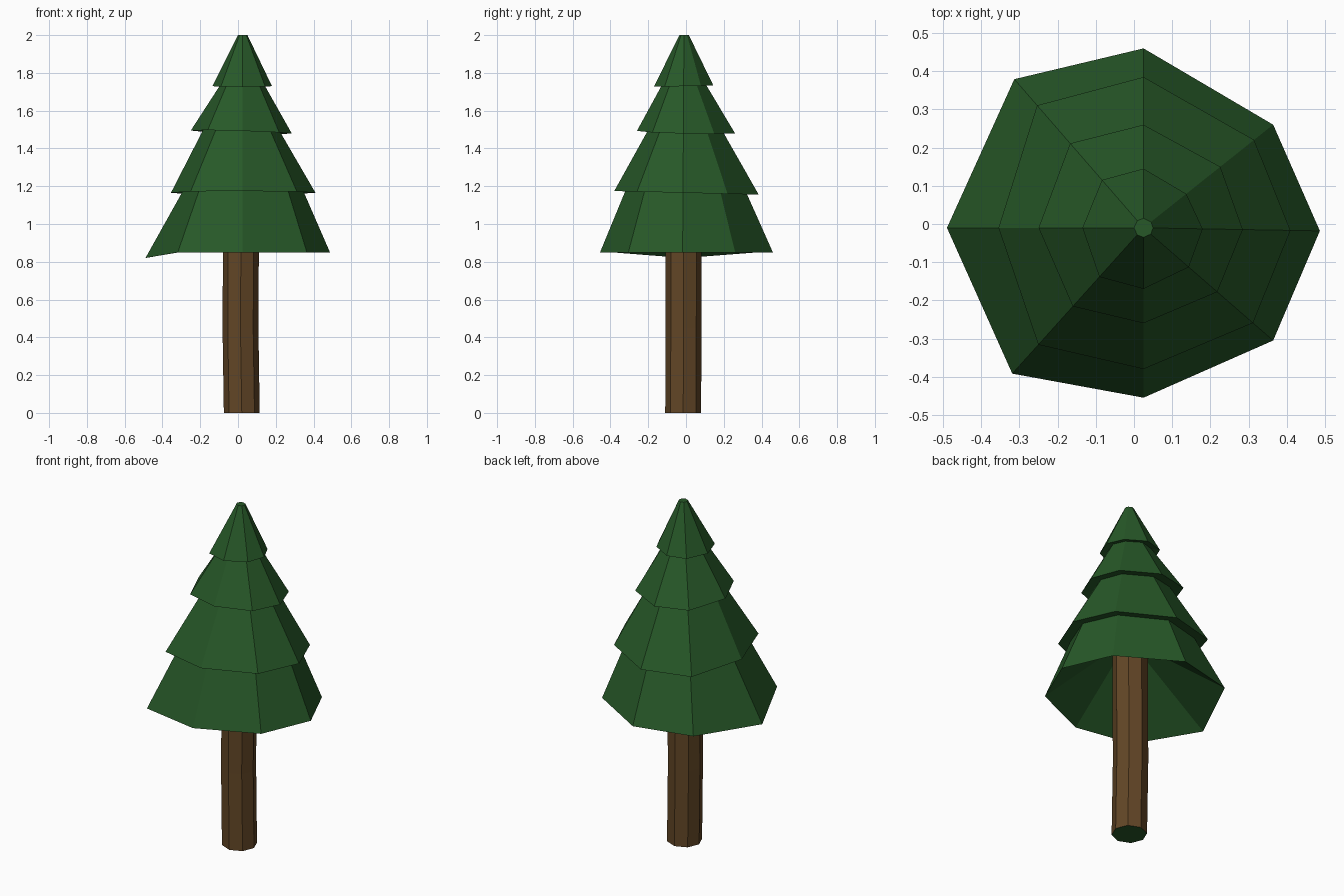
import bpy
import bmesh
from math import cos, sin, radians

cube = bpy.data.objects.get("Cube")
if cube:
    bpy.data.objects.remove(cube, do_unlink=True)


def make_material(name, colour):
    mat = bpy.data.materials.new(name)
    mat.use_nodes = True
    mat.diffuse_color = colour
    mat.node_tree.nodes["Principled BSDF"].inputs["Base Color"].default_value = colour
    return mat


green = make_material("pine green", (0.020, 0.098, 0.021, 1))
brown = make_material("bark brown", (0.122, 0.061, 0.019, 1))

CENTRE_X, CENTRE_Y = 0.025, -0.01
# Slightly uneven directions of the eight branch corners
ANGLES = [radians(a) for a in (-1, 38.5, 90, 131, 180, 228, 270, 319)]


def ring(bm, radii, height, cx=CENTRE_X, cy=CENTRE_Y, angles=ANGLES):
    """One loop of corners; height is a function of x and y."""
    verts = []
    for radius, angle in zip(radii, angles):
        x, y = cx + radius * cos(angle), cy + radius * sin(angle)
        verts.append(bm.verts.new((x, y, height(x, y))))
    return verts


def bridge(bm, lower, upper):
    count = len(lower)
    for i in range(count):
        j = (i + 1) % count
        bm.faces.new((lower[i], lower[j], upper[j], upper[i]))


def finish(bm, name, materials):
    mesh = bpy.data.meshes.new(name)
    bm.to_mesh(mesh)
    bm.free()
    for mat in materials:
        mesh.materials.append(mat)
    obj = bpy.data.objects.new(name, mesh)
    bpy.context.collection.objects.link(obj)
    return obj


def level(z):
    return lambda x, y: z


# Trunk: slightly crooked octagonal post with a green base face
EVEN = [radians(45 * i) for i in range(8)]
bm = bmesh.new()
loops = [ring(bm, [0.095] * 8, level(z), cx, cy, EVEN)
         for z, cx, cy in ((0, 0.02, -0.015), (0.45, 0.013, -0.013), (1.15, 0.017, -0.012))]
for lower, upper in zip(loops, loops[1:]):
    bridge(bm, lower, upper)
base = bm.faces.new(loops[0][::-1])
base.material_index = 1
finish(bm, "trunk", [brown, green])

# Foliage: one stepped shell, sloping in underneath to meet the trunk
TIERS = [  # corner radii, step inset, height rule
    ((0.462, 0.434, 0.47, 0.516, 0.515, 0.514, 0.445, 0.45), None,
     lambda x, y: 0.82 if x < -0.4 else 0.85),
    ((0.385, 0.37, 0.395, 0.425, 0.38, 0.412, 0.37, 0.38), 0.83,
     lambda x, y: 1.165 - 0.025 * y),
    ((0.26, 0.257, 0.27, 0.293, 0.275, 0.277, 0.25, 0.256), 0.75,
     lambda x, y: 1.487 - 0.03 * x - 0.025 * y),
    ((0.155, 0.143, 0.155, 0.166, 0.16, 0.173, 0.16, 0.157), 0.72,
     lambda x, y: 1.73 + 0.02 * y),
]
bm = bmesh.new()
previous = ring(bm, [0.09] * 8, level(1.13))
for radii, inset, height in TIERS:
    if inset:
        step = ring(bm, [r * inset for r in radii], lambda x, y: height(x, y) + 0.012)
        bridge(bm, previous, step)
        previous = step
    lip = ring(bm, radii, height)
    bridge(bm, previous, lip)
    previous = lip
tip = ring(bm, [0.025] * 8, level(2.0))
bridge(bm, previous, tip)
bm.faces.new(tip)
finish(bm, "foliage", [green])
